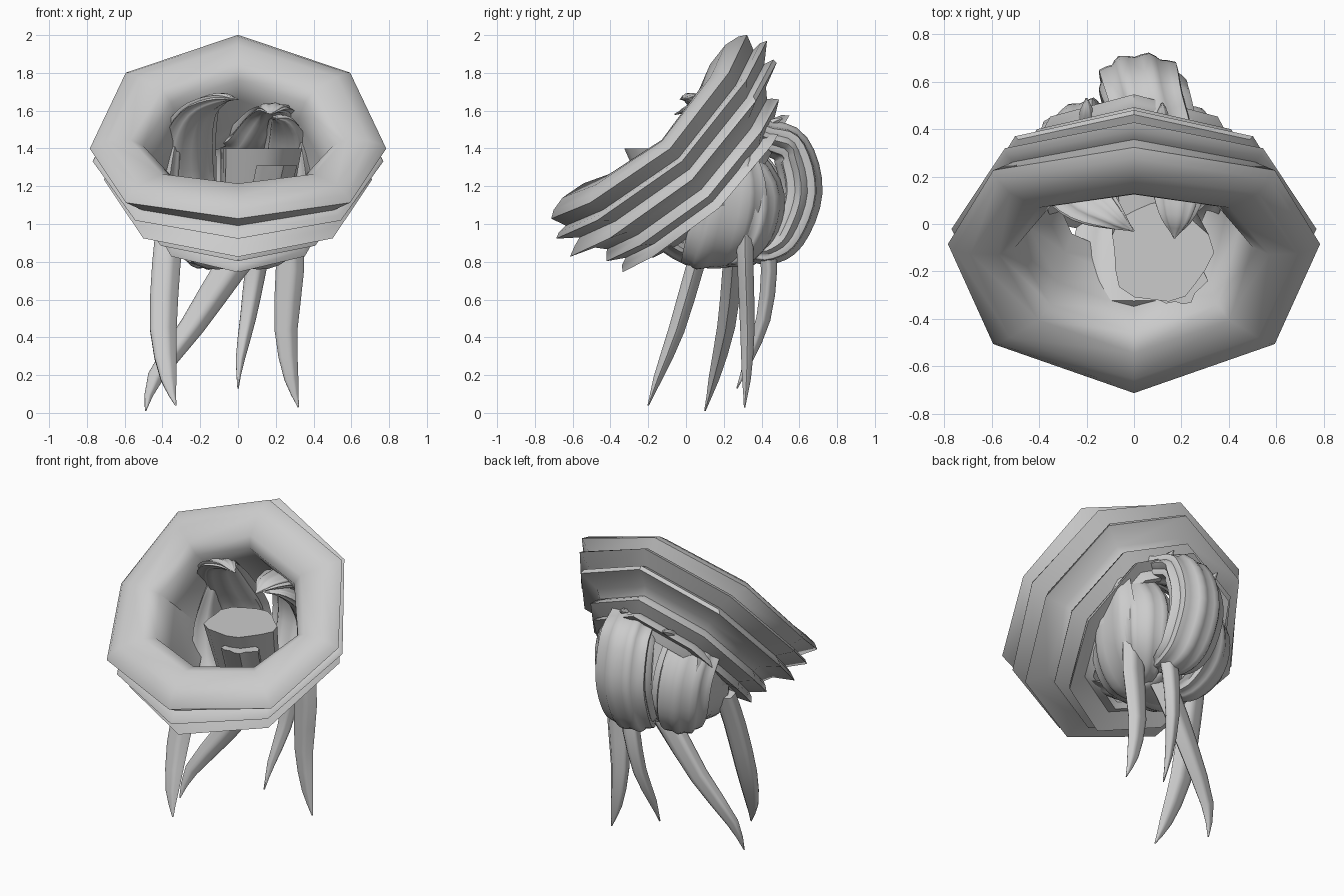
import bpy, bmesh, math
from mathutils import Vector

if "Cube" in bpy.data.objects:
    bpy.data.objects.remove(bpy.data.objects["Cube"])


def finish(name, bm, angle=35):
    bmesh.ops.recalc_face_normals(bm, faces=bm.faces)
    me = bpy.data.meshes.new(name)
    bm.to_mesh(me)
    bm.free()
    ob = bpy.data.objects.new(name, me)
    bpy.context.collection.objects.link(ob)
    bpy.ops.object.select_all(action='DESELECT')
    ob.select_set(True)
    bpy.context.view_layer.objects.active = ob
    bpy.ops.object.shade_smooth_by_angle(angle=math.radians(angle))
    return ob


def skin(bm, rings, closed=False, caps=True):
    vs = [[bm.verts.new(p) for p in r] for r in rings]
    n = len(vs[0])
    for i in range(len(vs) if closed else len(vs) - 1):
        a, b = vs[i], vs[(i + 1) % len(vs)]
        for k in range(n):
            bm.faces.new((a[k], a[(k + 1) % n], b[(k + 1) % n], b[k]))
    if caps and not closed:
        bm.faces.new(vs[0])
        bm.faces.new(vs[-1])


def tentacle(name, pts, side, ribs=6, depth=0.1, steps=4):
    """Ribbed, flattened sweep; points are x, y, z, half width, half thickness."""
    P = [Vector(p) for p in pts]
    P = [2 * P[0] - P[1]] + P + [2 * P[-1] - P[-2]]
    path = []
    for i in range(1, len(P) - 2):
        a, b, c, d = P[i - 1:i + 3]
        for s in range(steps):
            t = s / steps
            path.append(0.5 * (2 * b + (c - a) * t + (2 * a - 5 * b + 4 * c - d) * t * t
                               + (3 * b - a - 3 * c + d) * t ** 3))
    path.append(P[-2])
    rings, N = [], ribs * 4
    for i, p in enumerate(path):
        q0, q1 = path[max(i - 1, 0)], path[min(i + 1, len(path) - 1)]
        tan = Vector(q1[:3]) - Vector(q0[:3])
        tan.normalize()
        w = Vector(side)
        w = (w - tan * w.dot(tan)).normalized()
        th = tan.cross(w)
        ring = []
        for k in range(N):
            a = math.tau * k / N
            r = 1 - depth + depth * math.cos(ribs * a)
            ring.append(Vector(p[:3]) + w * (r * math.cos(a) * max(p[3], .004))
                        + th * (r * math.sin(a) * max(p[4], .004)))
        rings.append(ring)
    bm = bmesh.new()
    skin(bm, rings)
    return finish(name, bm, 60)


# layered octagonal funnel, tilted forward, sides bent back
C = Vector((0, -.195, 1.515))
U = Vector((0, .73, .685))
W = Vector((0, -.69, .725))
profile = [  # height radius, width radius, depth along axis
    (.42, .41, -.38), (.40, .45, -.18), (.40, .50, -.04), (.46, .57, .02),
    (.59, .69, .04), (.67, .76, .025), (.71, .785, 0),
    (.68, .72, -.08), (.73, .76, -.08), (.765, .77, -.095),
    (.67, .66, -.175), (.72, .69, -.19), (.75, .71, -.215),
    (.62, .58, -.27), (.58, .54, -.32), (.60, .56, -.335), (.625, .58, -.365),
    (.54, .48, -.42), (.58, .49, -.435), (.605, .50, -.465),
    (.50, .42, -.47), (.46, .39, -.52), (.42, .37, -.50)]
rings = []
for ru, rx, w in profile:
    ring = []
    for k in range(8):
        a = math.tau * k / 8
        bend = -.16 * math.sin(a) ** 2 * rx / .785
        corner = 1.07 if k % 2 and w > -.06 and rx > .6 else 1
        shift = -.028 if w < -.2 and rx > .45 else 0
        ring.append(C + U * (ru * math.cos(a) + shift) + W * (w + bend)
                    + Vector((rx * math.sin(a) * corner, 0, 0)))
    rings.append(ring)
bm = bmesh.new()
skin(bm, rings, closed=True)
finish("layered_funnel", bm, 47)

# big curled arms: hooked tip inside the funnel, loop behind it
tentacle("rear_loop_arm", [
    (.17, -.06, 1.58, .0, .0), (.18, .04, 1.61, .08, .03), (.18, .20, 1.58, .13, .05),
    (.11, .40, 1.47, .16, .09), (.05, .55, 1.40, .185, .11), (.03, .61, 1.17, .19, .115),
    (.04, .53, .94, .18, .105), (.07, .42, .86, .14, .08), (.09, .33, .87, .07, .05)],
    (1, 0, 0), ribs=9, depth=.08)
tentacle("left_loop_arm", [
    (.0, -.03, 1.66, .0, .0), (-.09, .03, 1.665, .06, .03), (-.21, .12, 1.59, .13, .04),
    (-.27, .25, 1.43, .17, .06), (-.27, .40, 1.20, .18, .085), (-.24, .40, .97, .17, .085),
    (-.18, .30, .83, .12, .07), (-.12, .18, .82, .06, .04)], (.85, .5, 0), ribs=9, depth=.08)
tentacle("right_loop_arm", [
    (.18, .02, 1.56, .0, .0), (.23, .10, 1.55, .07, .03), (.26, .24, 1.44, .12, .05),
    (.25, .41, 1.20, .15, .075), (.23, .40, .98, .14, .075), (.16, .30, .84, .10, .06),
    (.10, .18, .82, .05, .04)], (.85, -.5, 0), ribs=8, depth=.08)

# side arms and under arms closing the bowl
for name, s in (("left_bowl_arm", -1), ("right_bowl_arm", 1)):
    tentacle(name, [
        (s * .30, .20, 1.50, .02, .01), (s * .34, .25, 1.40, .10, .04),
        (s * .36, .25, 1.18, .18, .06), (s * .30, .20, .96, .19, .07),
        (s * .17, .14, .83, .17, .06), (0, .10, .81, .12, .04)], (0, 1, .15))
tentacle("front_bowl_arm", [
    (0, -.34, 1.10, .20, .03), (0, -.17, .95, .26, .05), (0, .0, .84, .24, .06),
    (0, .20, .81, .18, .05), (.02, .36, .86, .08, .04)], (1, 0, 0))


# broken stumps in the middle
def stump(name, base, top, r0, r1, wob, n=18):
    bm = bmesh.new()
    rings = []
    for j in range(5):
        t = j / 4
        c = Vector(base).lerp(Vector(top), t)
        r = r0 + (r1 - r0) * t
        rings.append([c + Vector((math.cos(a), math.sin(a), 0)) * r
                      * (1 + wob * math.sin(5 * a + 1) + wob * .6 * math.cos(3 * a))
                      for a in (math.tau * k / n for k in range(n))])
    skin(bm, rings)
    finish(name, bm, 35)


stump("large_stump", (.06, .08, .84), (.11, -.12, 1.40), .16, .21, .06)
stump("small_stump", (.10, -.02, .90), (.19, -.24, 1.31), .09, .10, .16)

# small barbs behind the rim
for x, y, z in ((-.20, .53, 1.50), (.12, .51, 1.54)):
    tentacle("rear_barb", [(x, y - .14, z - .08, .04, .03), (x, y - .06, z - .01, .03, .025),
                           (x, y, z + .02, .005, .005)], (1, 0, 0))

# hanging tapered legs
legs = {
    "front_left_leg": [(-.36, .12, 1.00, .08, .05), (-.385, .05, .78, .08, .05),
                       (-.40, -.05, .44, .075, .045), (-.37, -.15, .18, .045, .025),
                       (-.33, -.20, .04, 0, 0)],
    "crossing_leg": [(.08, .25, .92, .09, .05), (-.05, .245, .76, .09, .055),
                     (-.24, .215, .47, .07, .05), (-.44, .15, .19, .045, .03),
                     (-.49, .10, .01, 0, 0)],
    "rear_leg": [(.12, .42, .95, .06, .05), (.09, .44, .76, .06, .045),
                 (.05, .41, .50, .045, .04), (.01, .33, .28, .025, .025),
                 (0, .27, .13, 0, 0)],
    "right_leg": [(.27, .31, 1.00, .07, .05), (.27, .315, .76, .08, .045),
                  (.25, .325, .44, .065, .04), (.28, .32, .18, .04, .025),
                  (.32, .31, .03, 0, 0)]}
for name, pts in legs.items():
    tentacle(name, pts, (1, 0, 0), ribs=5, depth=.08, steps=2)
